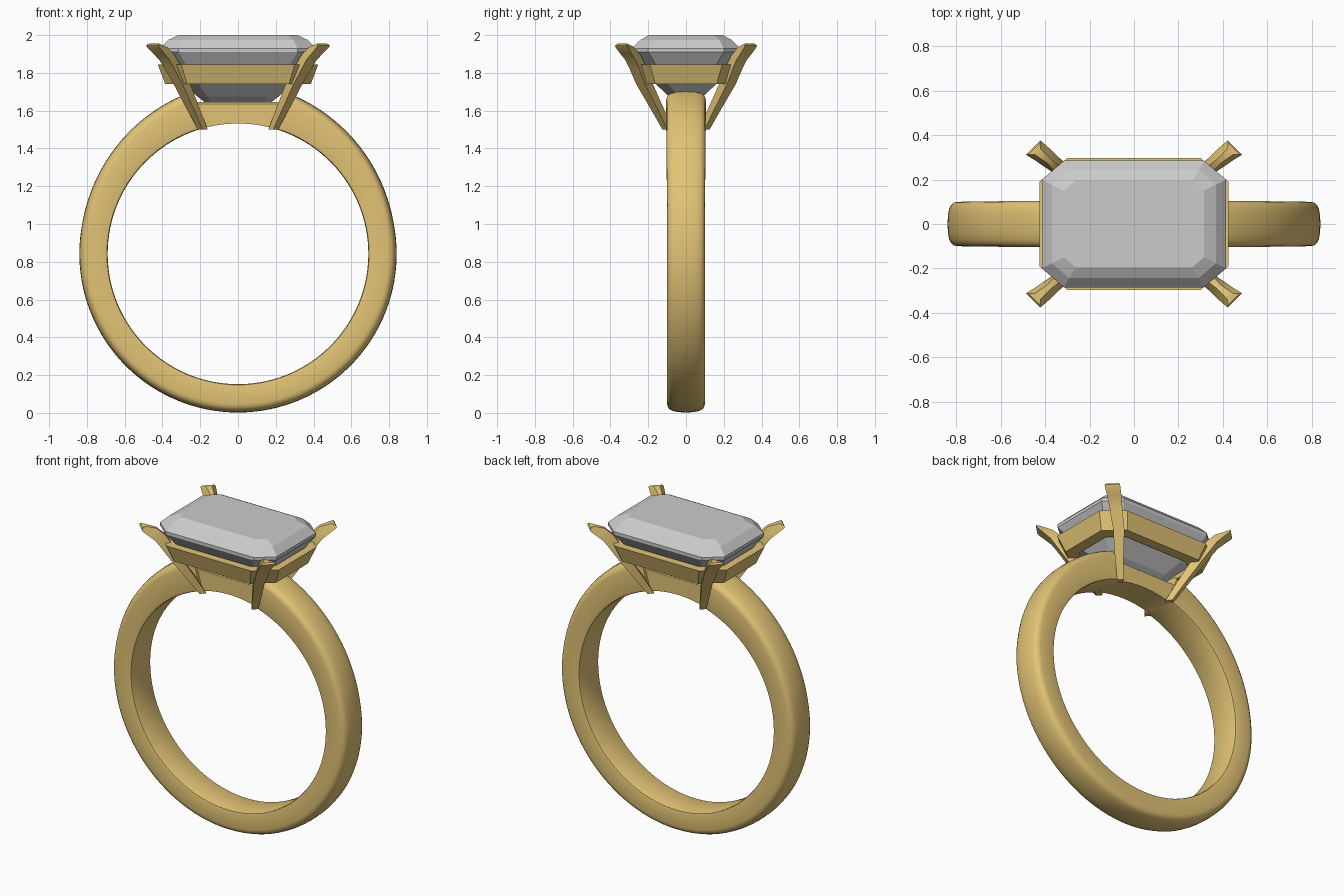
import bpy, bmesh, math
from mathutils import Vector

if "Cube" in bpy.data.objects:
    bpy.data.objects.remove(bpy.data.objects["Cube"])

gold = bpy.data.materials.new("gold")
gold.diffuse_color = (0.76, 0.55, 0.18, 1)
gold.use_nodes = True
gold.node_tree.nodes["Principled BSDF"].inputs["Base Color"].default_value = gold.diffuse_color
CZ = 0.842  # height of the band centre


def loft(name, sections, material=None, caps=True, loop=False, smooth=None):
    """Skin a list of equal-length closed point loops into one object."""
    bm = bmesh.new()
    rings = [[bm.verts.new(p) for p in s] for s in sections]
    n = len(rings[0])
    pairs = list(zip(rings, rings[1:])) + ([(rings[-1], rings[0])] if loop else [])
    for a, b in pairs:
        for i in range(n):
            j = (i + 1) % n
            bm.faces.new((a[i], a[j], b[j], b[i]))
    if caps and not loop:
        bm.faces.new(rings[0])
        bm.faces.new(rings[-1])
    bmesh.ops.recalc_face_normals(bm, faces=bm.faces)
    me = bpy.data.meshes.new(name)
    bm.to_mesh(me)
    bm.free()
    ob = bpy.data.objects.new(name, me)
    bpy.context.collection.objects.link(ob)
    if material:
        me.materials.append(material)
    if smooth:
        bpy.ops.object.select_all(action='DESELECT')
        ob.select_set(True)
        bpy.context.view_layer.objects.active = ob
        bpy.ops.object.shade_smooth_by_angle(angle=math.radians(smooth))
    return ob


def octagon(hx, hy, cx, cy, z):
    """Rectangle with cut corners."""
    return [(hx, -hy + cy, z), (hx, hy - cy, z), (hx - cx, hy, z), (-hx + cx, hy, z),
            (-hx, hy - cy, z), (-hx, -hy + cy, z), (-hx + cx, -hy, z), (hx - cx, -hy, z)]


# Band: domed section swept around, thickening toward the head
def band_section(deg):
    near = max(0, (80 - min(deg, 360 - deg)) / 63)
    R = 0.84 + 0.052 * near ** 1.4
    w = 0.1 + 0.005 * near
    half = [(w - 0.012, 0.69), (w - 0.003, 0.694), (w, 0.704), (w, R - 0.045),
            (w - 0.004, R - 0.028), (w - 0.014, R - 0.016), (w - 0.03, R - 0.008),
            (w - 0.06, R - 0.002), (0, R)]
    prof = half + [(-y, r) for y, r in reversed(half[:-1])]
    a = math.radians(deg)
    return [(r * math.sin(a), y, CZ + r * math.cos(a)) for y, r in prof]


START, STEPS = 16, 110
loft("band", [band_section(START + (360 - 2 * START) * i / STEPS) for i in range(STEPS + 1)],
     gold, smooth=35)

# Bridge: slightly narrower flat-topped piece closing the band under the stone
bridge = []
for i in range(17):
    a = math.radians(-17 + 34 * i / 16)
    x, zi = 0.69 * math.sin(a), CZ + 0.69 * math.cos(a)
    xt = x * 1.15
    bridge.append([(x, -0.088, zi), (xt, -0.088, 1.635), (xt, -0.075, 1.645),
                   (xt, 0.075, 1.645), (xt, 0.088, 1.635), (x, 0.088, zi)])
loft("bridge", bridge, gold, smooth=30)

# Basket rail: flared hollow octagon
loft("basket_rail", [octagon(0.385, 0.262, 0.115, 0.10, 1.74),
                     octagon(0.425, 0.297, 0.125, 0.105, 1.845),
                     octagon(0.375, 0.247, 0.11, 0.09, 1.845),
                     octagon(0.315, 0.197, 0.09, 0.075, 1.74)], gold, loop=True)

# Prongs: tapered legs rising from the bridge and flaring outward at the tips
# each row: centre x, y, z, outward half depth, vertical half depth, inner and outer half width
path = [(0.185, 0.098, 1.500, 0.020, 0.000, 0.014, 0.018),
        (0.235, 0.150, 1.610, 0.027, 0.000, 0.020, 0.026),
        (0.293, 0.216, 1.740, 0.034, 0.000, 0.024, 0.033),
        (0.340, 0.250, 1.830, 0.034, 0.006, 0.020, 0.036),
        (0.367, 0.272, 1.880, 0.031, 0.012, 0.016, 0.039),
        (0.400, 0.300, 1.918, 0.024, 0.018, 0.012, 0.042),
        (0.440, 0.332, 1.944, 0.010, 0.012, 0.018, 0.045),
        (0.452, 0.342, 1.949, 0.003, 0.005, 0.036, 0.045)]
out, side = Vector((1, 1, 0)).normalized(), Vector((1, -1, 0)).normalized()
for sx, sn in ((1, "right"), (-1, "left")):
    for sy, fn in ((1, "back"), (-1, "front")):
        secs = []
        for x, y, z, d, v, wi, wo in path:
            c = Vector((x, y, z))
            inner = c - out * d + Vector((0, 0, v))
            outer = c + out * d - Vector((0, 0, v))
            pts = [inner - side * wi, inner + side * wi, outer + side * wo, outer - side * wo]
            secs.append([(p.x * sx, p.y * sy, p.z) for p in pts])
        loft(f"prong_{fn}_{sn}", secs, gold, smooth=30)

# Emerald-cut stone: stepped pavilion, thin girdle, stepped crown and table
loft("stone", [octagon(hx, hy, cx, cy, z) for hx, hy, cx, cy, z in (
    (0.170, 0.030, 0.025, 0.015, 1.640),
    (0.215, 0.090, 0.055, 0.050, 1.675),
    (0.300, 0.175, 0.080, 0.070, 1.755),
    (0.365, 0.238, 0.092, 0.080, 1.840),
    (0.415, 0.285, 0.100, 0.085, 1.910),
    (0.415, 0.285, 0.100, 0.085, 1.930),
    (0.370, 0.243, 0.078, 0.066, 1.974),
    (0.315, 0.195, 0.052, 0.045, 2.000))])
